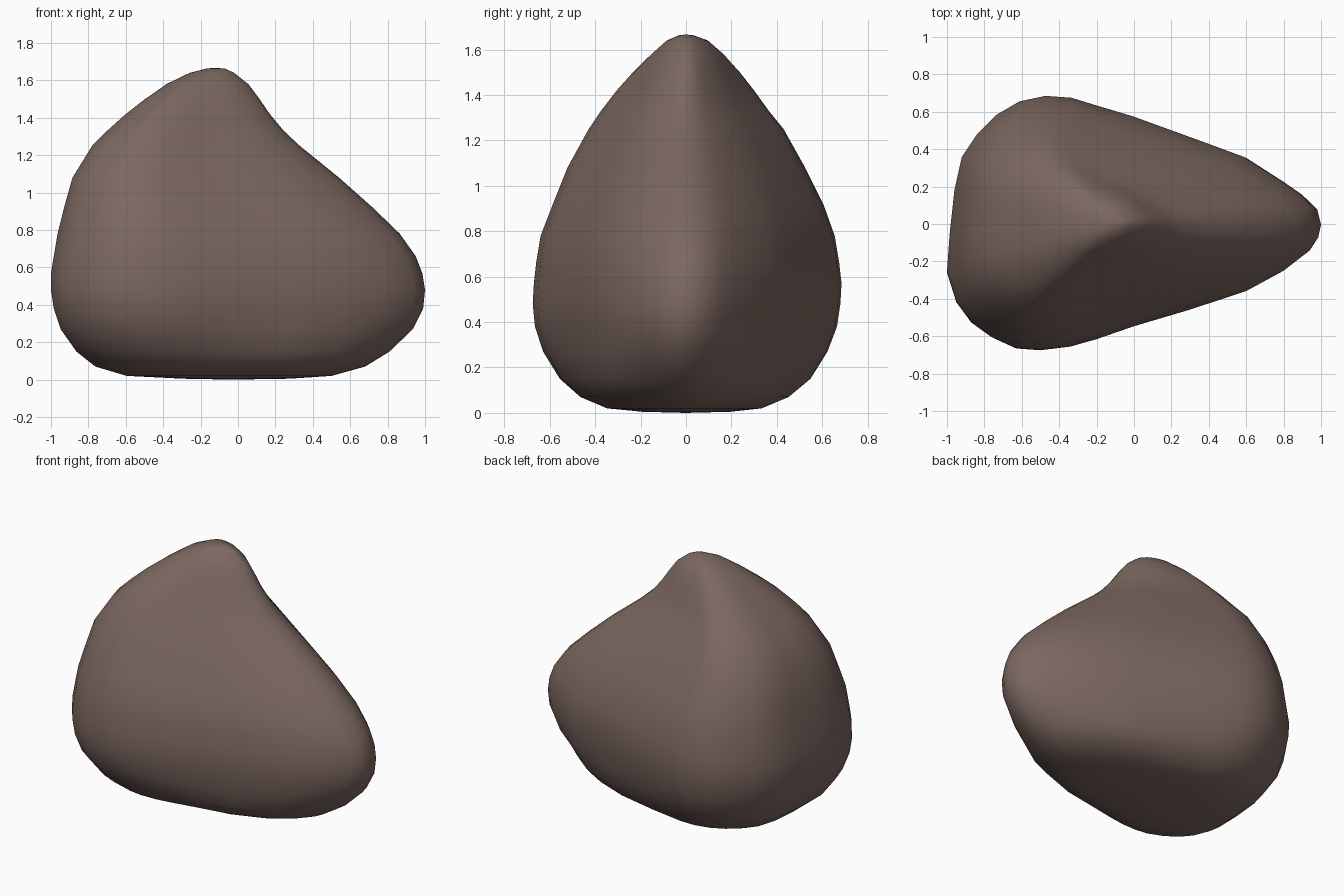
import bpy, bmesh, math

if "Cube" in bpy.data.objects:
    bpy.data.objects.remove(bpy.data.objects["Cube"])

# Widest outline of the boulder seen from above (x, y), a rounded wedge
OUTLINE = [(1, 0), (.98, .08), (.9, .16), (.8, .23), (.6, .36), (.33, .46), (0, .58),
           (-.2, .64), (-.33, .68), (-.47, .69), (-.61, .66), (-.73, .59), (-.84, .48),
           (-.92, .36), (-.96, .18), (-.985, -.05), (-1, -.26), (-.95, -.42),
           (-.87, -.53), (-.76, -.61), (-.63, -.67), (-.5, -.68), (-.34, -.66),
           (-.2, -.62), (0, -.55), (.3, -.46), (.6, -.36), (.8, -.25), (.94, -.14),
           (.985, -.07)]

# Height levels: z, x min, x max, y min, y max
LEVELS = [(.005, -.3, .28, -.2, .2), (.02, -.6, .5, -.36, .34),
          (.07, -.77, .68, -.48, .46), (.15, -.87, .81, -.57, .555),
          (.27, -.95, .935, -.64, .625), (.38, -.985, .99, -.675, .665),
          (.48, -1, 1, -.685, .68), (.57, -1, .985, -.68, .685),
          (.66, -.985, .95, -.67, .675), (.78, -.965, .865, -.65, .655),
          (.92, -.93, .72, -.595, .605), (1.08, -.885, .54, -.53, .525),
          (1.25, -.78, .33, -.435, .43), (1.33, -.7, .245, -.38, .365),
          (1.42, -.6, .17, -.31, .3), (1.5, -.5, .115, -.24, .24),
          (1.58, -.385, .055, -.16, .17), (1.64, -.26, -.02, -.09, .1),
          (1.663, -.17, -.07, -.035, .035)]


def section(z, x0, x1, y0, y1):
    """Fit the outline to one level, rounder at the top, fuller at the base."""
    soft, power = max(0, (z - 1.45) / .4), 2
    if z < .3:
        soft, power = .5 * (1 - z / .3), 2.6
    pts = []
    for u, v in OUTLINE:
        v /= .69
        a = math.atan2(v, u)
        c, s = math.cos(a), math.sin(a)
        r = (abs(c) ** power + abs(s) ** power) ** (-1 / power)
        u += (c * r - u) * soft
        v += (s * r - v) * soft
        pts.append(((x0 + x1) / 2 + u * (x1 - x0) / 2,
                    (y0 + y1) / 2 + v * (y1 - y0) / 2, z))
    return pts


# Loft the levels into one closed boulder
bm = bmesh.new()
rings = [[bm.verts.new(p) for p in section(*lv)] for lv in LEVELS]
n = len(OUTLINE)
for a, b in zip(rings, rings[1:]):
    for i in range(n):
        j = (i + 1) % n
        bm.faces.new((a[i], a[j], b[j], b[i]))
for ring, z in ((rings[0], 0), (rings[-1], 1.667)):
    c = bm.verts.new((sum(v.co.x for v in ring) / n, sum(v.co.y for v in ring) / n, z))
    for i in range(n):
        bm.faces.new((ring[i], ring[(i + 1) % n], c))
bmesh.ops.recalc_face_normals(bm, faces=bm.faces)
for f in bm.faces:
    f.smooth = True
mesh = bpy.data.meshes.new("boulder")
bm.to_mesh(mesh)
bm.free()
boulder = bpy.data.objects.new("boulder", mesh)
bpy.context.collection.objects.link(boulder)

# Brown stone colour
stone = bpy.data.materials.new("stone")
stone.diffuse_color = (.2, .137, .118, 1)
stone.use_nodes = True
stone.node_tree.nodes["Principled BSDF"].inputs["Base Color"].default_value = stone.diffuse_color
mesh.materials.append(stone)
